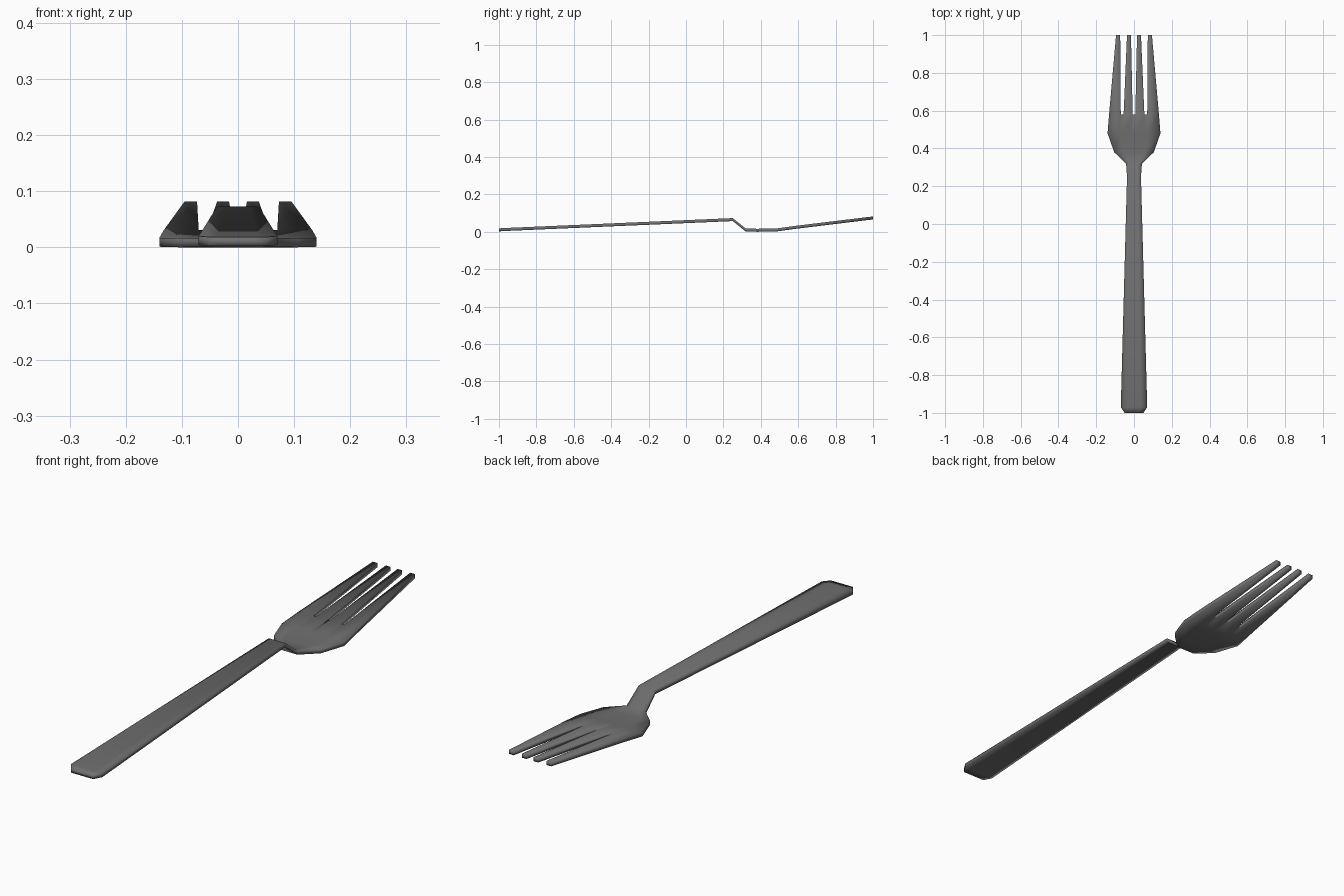
import bpy
import bmesh

cube = bpy.data.objects.get("Cube")
if cube:
    bpy.data.objects.remove(cube, do_unlink=True)

THICKNESS = 0.016
SPREAD = (0, 0.08, 0.42, 0.53, 1)  # column positions across half the width


def scaled(width):
    return [width * f for f in SPREAD]


# Rows along the length: y, top height, half-width columns
rows = [
    (-1.00, 0.018, scaled(0.05)),   # chamfered handle end
    (-0.97, 0.020, scaled(0.07)),
    (0.25, 0.073, scaled(0.037)),   # top of the bend
    (0.32, 0.017, scaled(0.042)),   # neck
    (0.38, 0.016, scaled(0.105)),   # shoulders
    (0.48, 0.017, scaled(0.14)),
    (0.58, 0.031, (0, 0.007, 0.055, 0.07, 0.132)),   # tine roots
    (1.00, 0.082, (0, 0.016, 0.037, 0.073, 0.095)),  # tine tips
]

# Upper surface, with gaps left between the tines
bm = bmesh.new()
grid = []
for y, z, half in rows:
    xs = [-x for x in reversed(half[1:])] + list(half)
    grid.append([bm.verts.new((x, y, z)) for x in xs])

gaps = {1, 3, 4, 6}
for r in range(len(grid) - 1):
    for c in range(len(grid[r]) - 1):
        if r == len(grid) - 2 and c in gaps:
            continue
        a, b = grid[r], grid[r + 1]
        bm.faces.new((a[c], a[c + 1], b[c + 1], b[c]))
bmesh.ops.delete(bm, geom=[v for v in bm.verts if not v.link_faces], context='VERTS')

# Underside and side walls
top_faces = list(bm.faces)
copy = bmesh.ops.extrude_face_region(bm, geom=top_faces, use_keep_orig=True)
lower = [g for g in copy["geom"] if isinstance(g, bmesh.types.BMVert)]
bmesh.ops.translate(bm, verts=lower, vec=(0, 0, -THICKNESS))
bmesh.ops.recalc_face_normals(bm, faces=bm.faces)

mesh = bpy.data.meshes.new("fork")
bm.to_mesh(mesh)
bm.free()
mesh.shade_smooth()

# Dull steel
steel = bpy.data.materials.new("dark_steel")
steel.use_nodes = True
color = (0.16, 0.16, 0.16, 1)
steel.diffuse_color = color
steel.node_tree.nodes["Principled BSDF"].inputs["Base Color"].default_value = color
mesh.materials.append(steel)

fork = bpy.data.objects.new("fork", mesh)
bpy.context.collection.objects.link(fork)
